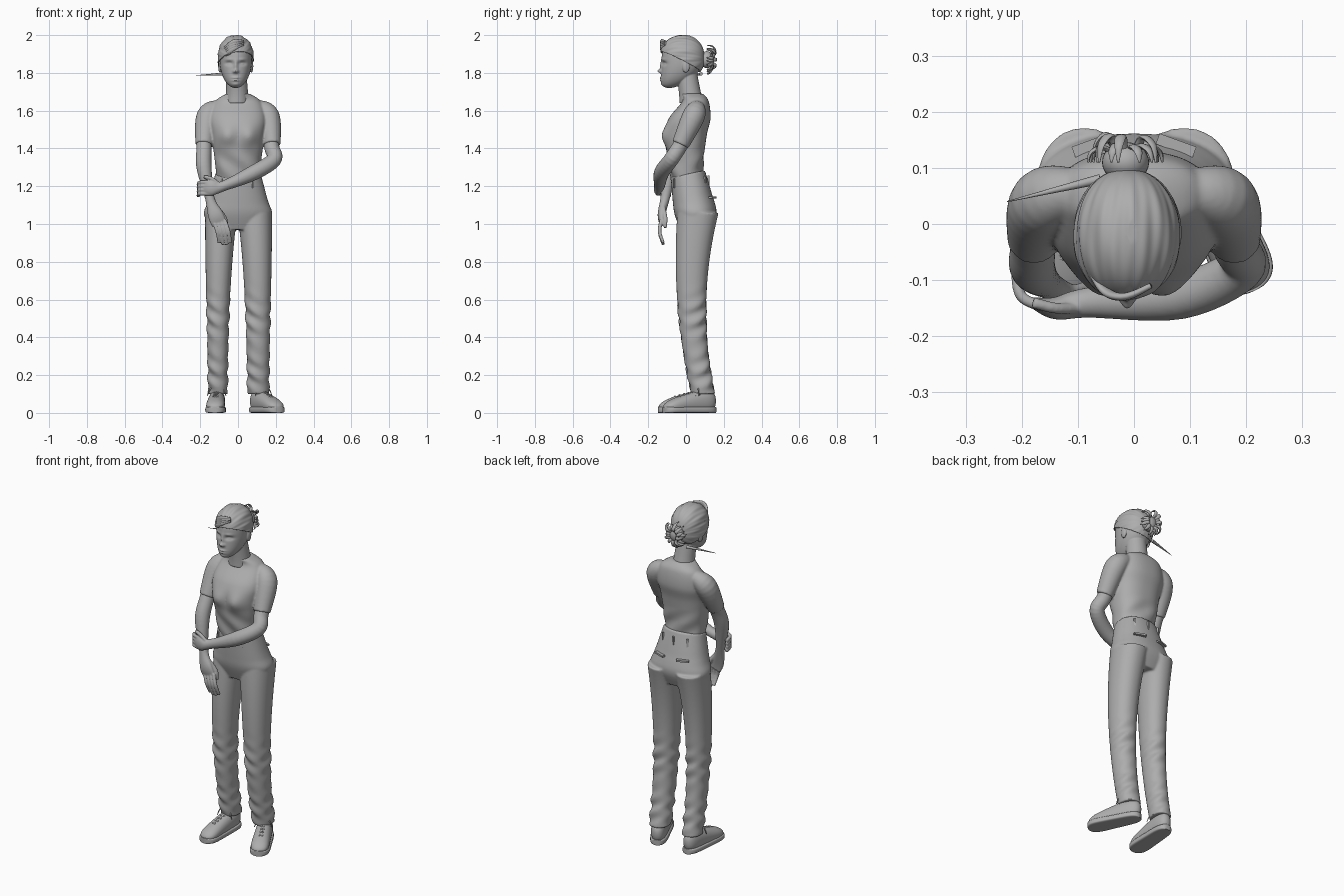
import bpy, bmesh, math, random
from mathutils import Vector, Matrix

if "Cube" in bpy.data.objects:
    bpy.data.objects.remove(bpy.data.objects["Cube"])
random.seed(4)

colour = (.42, .42, .42, 1)
grey = bpy.data.materials.new("plain grey")
grey.use_nodes = True
grey.diffuse_color = colour
grey.node_tree.nodes["Principled BSDF"].inputs["Base Color"].default_value = colour


def spline(points, steps):
    """Pass a smooth path through stations of any dimension."""
    padded = [points[0], *points, points[-1]]
    path = []
    for start in range(len(points) - 1):
        for step in range(steps):
            t = step / steps
            path.append([b + t * (c - a) / 2 + t * t * (a - 2.5 * b + 2 * c - d / 2)
                         + t ** 3 * (1.5 * (b - c) + (d - a) / 2)
                         for a, b, c, d in zip(*padded[start:start + 4])])
    return path + [list(points[-1])]


def unchanged(point):
    return point


def loft(mesh, stations, level=False, reference=(0, 1, 0), squareness=2, sides=32, steps=6, warp=unchanged):
    """Skin rings (x, y, z, half width, half depth) along a path."""
    full = [s if len(s) == 5 else (*s, s[-1]) for s in stations]
    path = spline(full, steps)
    rings = []
    for index, (x, y, z, width, depth) in enumerate(path):
        before, after = path[max(index - 1, 0)], path[min(index + 1, len(path) - 1)]
        along = Vector((0, 0, 1)) if level else (Vector(after[:3]) - Vector(before[:3])).normalized()
        across = Vector(reference).cross(along).normalized()
        normal = along.cross(across)
        ring = []
        for corner in range(sides):
            angle = math.tau * corner / sides
            cosine, sine = math.cos(angle), math.sin(angle)
            point = (Vector((x, y, z))
                     + across * width * math.copysign(abs(cosine) ** (2 / squareness), cosine)
                     + normal * depth * math.copysign(abs(sine) ** (2 / squareness), sine))
            ring.append(mesh.verts.new(warp(point)))
        rings.append(ring)
    for lower, upper in zip(rings, rings[1:]):
        for corner in range(sides):
            follow = (corner + 1) % sides
            mesh.faces.new((lower[corner], lower[follow], upper[follow], upper[corner]))
    mesh.faces.new(rings[0][::-1])
    mesh.faces.new(rings[-1])


def ball(mesh, centre, size):
    placement = Matrix.Translation(centre) @ Matrix.Diagonal((*size, 1))
    bmesh.ops.create_uvsphere(mesh, u_segments=24, v_segments=16, radius=1, matrix=placement)


def box(mesh, centre, size, turn):
    placement = Matrix.Translation(centre) @ Matrix.Rotation(turn, 4, 'Z') @ Matrix.Diagonal((*size, 1))
    bmesh.ops.create_cube(mesh, size=1, matrix=placement)


def finish(name, mesh, voxel=None, relax=2):
    """Turn the parts into one object, optionally fused into one skin."""
    bmesh.ops.recalc_face_normals(mesh, faces=mesh.faces)
    data = bpy.data.meshes.new(name)
    mesh.to_mesh(data)
    mesh.free()
    data.materials.append(grey)
    data.shade_smooth()
    part = bpy.data.objects.new(name, data)
    bpy.context.collection.objects.link(part)
    if voxel:
        fuse = part.modifiers.new("fuse", 'REMESH')
        fuse.mode, fuse.voxel_size, fuse.use_smooth_shade = 'VOXEL', voxel, True
        smooth = part.modifiers.new("relax", 'SMOOTH')
        smooth.factor, smooth.iterations = .5, relax
    else:
        data.set_sharp_from_angle(angle=math.radians(50))
    return part


def bump(across, up, wide, tall):
    """Soft round falloff used for sculpting."""
    return math.exp(-(across / wide) ** 2 - (up / tall) ** 2)


# Shirt: torso with bust and soft folds, plus short sleeves
def shirt_shape(point):
    x, y, z = point
    if y < 0:
        y -= .024 * bump(abs(x) - .06, z - 1.465, .045, .05)
    fold = min(1, max(0, 1.42 - z) * 12)
    return Vector((x, y + .005 * fold * math.sin(38 * x + 45 * z), z))


shirt = bmesh.new()
loft(shirt, [(0, .01, 1.2, .11, .08), (0, 0, 1.31, .12, .09), (0, 0, 1.47, .14, .11), (0, .02, 1.56, .15, .11),
             (0, .05, 1.65, .12, .07), (0, .03, 1.69, .06, .06)],
     level=True, squareness=2.4, sides=64, steps=12, warp=shirt_shape)
for side in (-1, 1):
    loft(shirt, [(side * .1, .06, 1.62, .04), (side * .16, .04, 1.57, .06), (side * .18, -.03, 1.42, .046)])
finish("shirt", shirt, voxel=.006, relax=4)


# Trousers: pelvis and two creased legs
def waist_tilt(point):
    return point + Vector((0, 0, 2 * max(0, point.z - 1.15) * (point.y + .07)))


def creases(point):
    depth = .005 * (bump(0, point.z - .5, 1, .1) + bump(0, point.z - .2, 1, .1))
    shift = depth * math.sin(70 * point.z + 40 * point.x - 25 * point.y)
    return point + Vector((shift, shift, 0))


trousers = bmesh.new()
loft(trousers, [(0, .05, .97, .14, .08), (0, .05, 1.05, .18, .11), (0, .04, 1.12, .16, .11), (0, .01, 1.25, .12, .09)],
     level=True, squareness=2.25, sides=64, steps=10, warp=waist_tilt)
for side, waist_width in ((-1, .052), (1, .058)):
    heights = [.1 + .06 * step for step in range(17)]
    leg = [(side * (.107 - .015 * z ** 4), .03 + .2 * (z - .65) ** 2, z,
            waist_width + .03 * z * z, .062 + .042 * z * z) for z in heights]
    loft(trousers, leg, level=True, squareness=2.15, sides=40, warp=creases)
finish("trousers", trousers, voxel=.006, relax=4)

# Belt loops and back pocket welts
trims = bmesh.new()
for degrees in (-128, -55, 55, 90, 125):
    angle = math.radians(degrees)
    y = .02 + .1 * math.sin(angle)
    box(trims, (.14 * math.cos(angle), y, 1.215 + max(y, 0) * .15), (.01, .01, .05), angle + math.pi / 2)
for side in (-1, 1):
    box(trims, (side * .075, .14, 1.14), (.07, .02, .01), -side * .35)
finish("belt_loops_and_pockets", trims)

# Left arm, reaching across to hold the other wrist
arm = bmesh.new()
loft(arm, [(.17, 0, 1.47, .04), (.18, -.04, 1.4, .04), (.19, -.08, 1.34, .04), (.08, -.13, 1.27, .04),
           (-.08, -.14, 1.2, .027), (-.14, -.15, 1.19, .04, .02), (-.18, -.14, 1.19, .03, .01)])
for finger in range(4):
    z = 1.22 - .02 * finger
    loft(arm, [(-.15, -.15, z, .01), (-.2, -.13, z, .01), (-.21, -.08, z - .01, .01)], sides=14, reference=(0, 0, 1))
loft(arm, [(-.1, -.15, 1.21, .01), (-.14, -.15, 1.24, .01), (-.18, -.14, 1.25, .01)], sides=14)
finish("left_arm", arm, voxel=.004)

# Right arm, hanging down with open fingers
arm = bmesh.new()
loft(arm, [(-.18, 0, 1.47, .04), (-.18, -.04, 1.4, .04), (-.18, -.08, 1.3, .04), (-.15, -.11, 1.14, .025),
           (-.12, -.13, 1.05, .04, .02), (-.1, -.13, 1, .04, .01)])
for finger in range(4):
    x = -.13 + .02 * finger
    tip = .9 - .01 * (finger in (1, 2))
    loft(arm, [(x, -.13, 1.02, .01), (x + .02, -.14, .96, .01), (x + .03, -.12, tip, .008)], sides=14)
loft(arm, [(-.11, -.12, 1.09, .01), (-.07, -.11, 1.03, .012), (-.06, -.11, .98, .008)], sides=14)
finish("right_arm", arm, voxel=.004)

# Head: egg-shaped skull with sculpted features, ears and neck
head_x, head_z = -.012, 1.87


def skull(grow):
    stations = []
    for step in range(-15, 16):
        rise = math.sin(step / 15 * math.pi / 2)
        radius = math.sqrt(max(0, 1 - abs(rise) ** (2.6 if rise > 0 else 2))) + .01
        y = -.02 - .07 * min(rise, 0) ** 2
        height = .12 if rise > 0 else .15
        stations.append((head_x, y, head_z + rise * (height + grow), radius * (.084 + grow), radius * (.107 + grow)))
    return stations


# Nose, bridge, chin, lips, nostrils, sockets, eyes and brows
features = [(0, 1.81, .01, .01, .015), (0, 1.84, .01, .03, .01), (0, 1.74, .02, .01, .005)]
features += [(0, lip, .02, .005, .008) for lip in (1.76, 1.774)]
for side in (-1, 1):
    eye = side * .035
    features += [(side * .01, 1.807, .008, .008, .008), (eye, 1.85, .02, .01, -.013),
                 (eye, 1.848, .01, .005, .006), (eye, 1.871, .02, .007, .004)]


def face_shape(point):
    x, y, z = point
    if y < -.03:
        y -= sum(push * bump(x - head_x - across, z - up, wide, tall) for across, up, wide, tall, push in features)
    return Vector((x, y, z))


head = bmesh.new()
loft(head, skull(0), level=True, squareness=2.15, sides=120, steps=4, warp=face_shape)
loft(head, [(-.005, .03, 1.64, .065), (-.005, .02, 1.7, .058), (head_x, 0, 1.82, .055)], level=True)
for side in (-1, 1):
    ball(head, (head_x + side * .083, 0, 1.835), (.01, .02, .034))
finish("head_and_neck", head, voxel=.0032)


# Hair: combed shell cut along the hairline
def combed(point):
    x, up = point.x - head_x, point.z - head_z
    angle = math.atan2(x, up)
    swell = 1 + .014 * math.sin(angle * 13 + point.y * 22) + .008 * math.sin(angle * 29 - point.y * 15)
    return Vector((head_x + x * swell, point.y, min(2, head_z + up * swell)))


shell = bmesh.new()
loft(shell, skull(.01), level=True, squareness=2.1, sides=120, steps=3, warp=combed)
everything = [*shell.verts, *shell.edges, *shell.faces]
bmesh.ops.bisect_plane(shell, geom=everything, plane_co=(0, -.13, 1.91), plane_no=(-.15, .5, 1), clear_inner=True)
hair = finish("hair", shell)
hair.modifiers.new("thickness", 'SOLIDIFY').thickness = .005

# Swept fringe across the forehead
fringe = bmesh.new()
for lock in range(4):
    lift = .012 * lock
    loft(fringe, [(.03, -.11, 1.95 + lift / 2, .005), (-.02, -.13, 1.93 + lift, .012, .007),
                  (-.06, -.11, 1.9 + lift, .012, .007), (-.1, -.03, 1.88 + lift, .004)], sides=14)
finish("fringe", fringe)

# Bun with loose loops, and one stray wisp
bun = bmesh.new()
centre = Vector((-.015, .11, head_z))
ball(bun, centre, (.042, .036, .045))
for strand in range(20):
    angle = math.tau * strand / 20 + random.uniform(-.2, .2)
    outward = Vector((math.cos(angle), 0, math.sin(angle))) * random.uniform(.05, .075)
    back = Vector((0, random.uniform(.02, .05), 0))
    loft(bun, [(*(centre + outward * .2), .006), (*(centre + outward * .6 + back), .01, .005),
               (*(centre + outward + back * .7), .008, .004), (*(centre + outward * 1.1), .002)], sides=8)
finish("bun", bun)
wisp = bmesh.new()
loft(wisp, [(-.06, .08, 1.795, .009), (-.226, .04, 1.786, .001)], sides=8)
finish("stray_wisp", wisp)


# Shoes: upper, sole and crossed laces, turned to match each leg
def shoe_top(t):
    return .055 + .075 * (1 - t ** 1.5)


for name, x, turn in (("right_shoe", -.107, -3), ("left_shoe", .083, 26)):
    shoe = bmesh.new()
    upper, sole = [], []
    for step in range(25):
        t = (1 - math.cos(math.pi * step / 24)) / 2
        rounding = math.sqrt(max(0, 1 - abs(2 * t - 1) ** 6)) + .01
        width = rounding * (.04 + .012 * t)
        half = shoe_top(t) / 2
        upper.append((0, -.3 * t, half, width, half * rounding))
        sole.append((0, -.304 * t, .016, width + .005, .016))
    loft(shoe, upper, reference=(0, 0, 1), squareness=2.2, steps=2)
    loft(shoe, sole, reference=(0, 0, 1), squareness=5, steps=2)
    for side in (-1, 1):
        for row in range(5):
            t = .36 + .08 * row
            y, top = -.3 * t, shoe_top(t)
            loft(shoe, [(-side * .034, y, top - .02, .004), (0, y - .01, top, .004),
                        (side * .034, y - .02, top - .03, .004)], sides=8)
        loft(shoe, [(0, -.1, .12, .004), (side * .03, -.115, .13, .004), (side * .05, -.12, .09, .002)], sides=8)
    shoe.transform(Matrix.Translation((x, .155, 0)) @ Matrix.Rotation(math.radians(turn), 4, 'Z'))
    finish(name, shoe)
